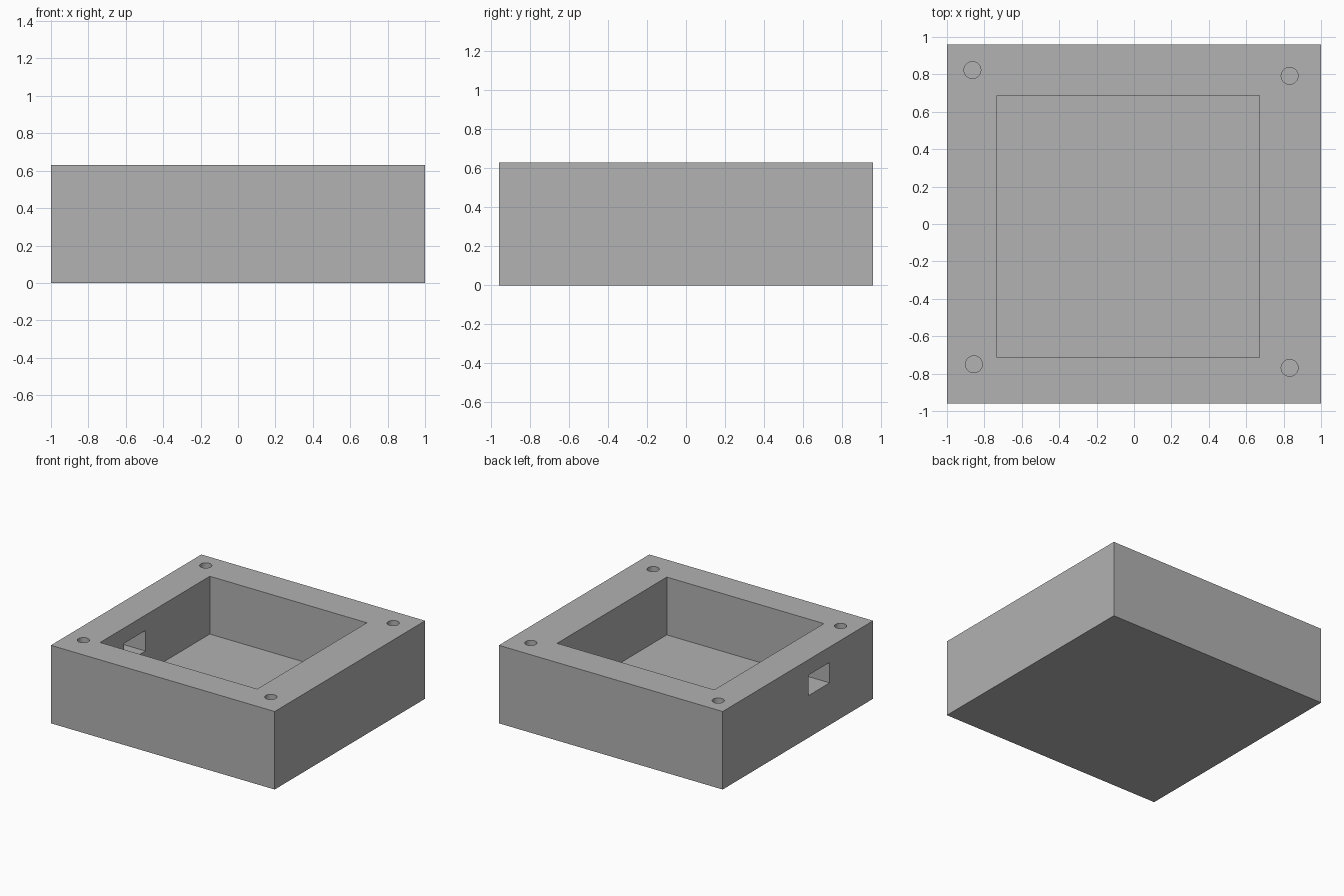
import bpy

if "Cube" in bpy.data.objects:
    bpy.data.objects.remove(bpy.data.objects["Cube"], do_unlink=True)

HEIGHT = 0.63
FLOOR = 0.163

grey = bpy.data.materials.new("plain grey")
grey.use_nodes = True
grey.diffuse_color = (0.445, 0.445, 0.445, 1)
bsdf = next(n for n in grey.node_tree.nodes if n.type == "BSDF_PRINCIPLED")
bsdf.inputs["Base Color"].default_value = grey.diffuse_color


def box(name, low, high):
    """Axis-aligned box between two corners."""
    centre = [(a + b) / 2 for a, b in zip(low, high)]
    bpy.ops.mesh.primitive_cube_add(size=1, location=centre)
    obj = bpy.context.object
    obj.name = name
    obj.scale = [b - a for a, b in zip(low, high)]
    bpy.ops.object.transform_apply(location=True, rotation=False, scale=True)
    obj.data.materials.append(grey)
    return obj


def cut(target, cutter):
    """Subtract the cutter from the target, then discard it."""
    cutter.hide_render = True
    mod = target.modifiers.new(cutter.name, "BOOLEAN")
    mod.operation = "DIFFERENCE"
    mod.solver = "EXACT"
    mod.object = cutter
    bpy.context.view_layer.objects.active = target
    bpy.ops.object.modifier_apply(modifier=mod.name)
    bpy.data.objects.remove(cutter, do_unlink=True)


# Solid block of the enclosure
body = box("enclosure_body", (-1, -0.96, 0), (1, 0.96, HEIGHT))

# Open pocket
cut(body, box("pocket", (-0.733, -0.713, FLOOR), (0.671, 0.687, HEIGHT + 0.2)))

# Cable opening through the right-hand wall
cut(body, box("cable_opening", (-1.1, -0.405, 0.34), (-0.6, -0.135, 0.505)))

# Blind screw holes in the corners
for x, y in [(-0.864, 0.823), (0.832, 0.792), (-0.856, -0.75), (0.832, -0.769)]:
    bpy.ops.mesh.primitive_cylinder_add(
        vertices=48, radius=0.045, depth=HEIGHT, location=(x, y, FLOOR + HEIGHT / 2))
    hole = bpy.context.object
    hole.name = "screw_hole"
    hole.data.materials.append(grey)
    cut(body, hole)

# Smooth hole walls, crisp edges
bpy.ops.object.select_all(action="DESELECT")
body.select_set(True)
bpy.context.view_layer.objects.active = body
bpy.ops.object.shade_smooth_by_angle()
